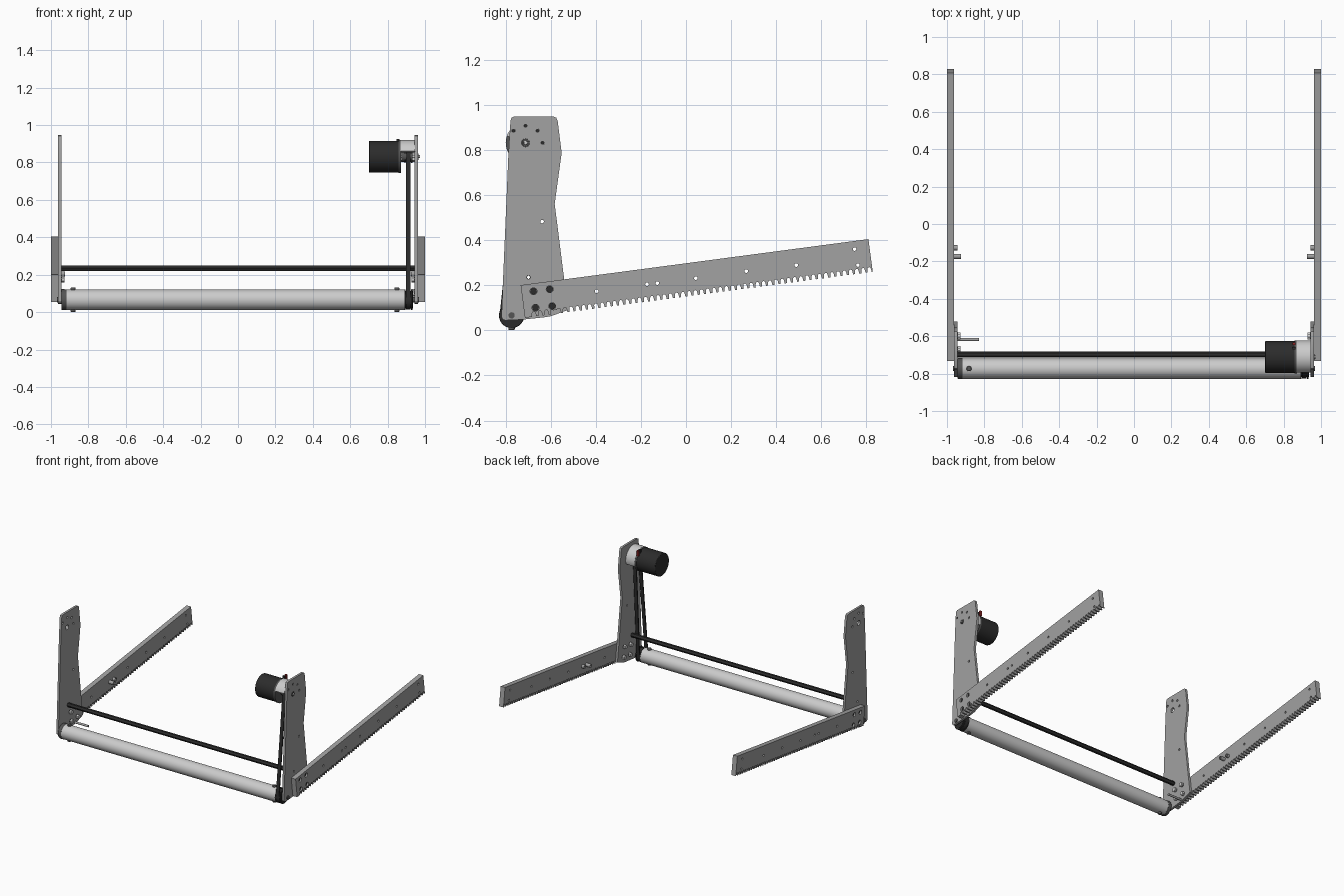
import bpy, math
from mathutils import Matrix, Vector

if "Cube" in bpy.data.objects:
    bpy.data.objects.remove(bpy.data.objects["Cube"])

def colour(name, c):
    m = bpy.data.materials.new(name)
    m.diffuse_color = (*c, 1)
    m.use_nodes = True
    m.node_tree.nodes["Principled BSDF"].inputs["Base Color"].default_value = m.diffuse_color
    return m

BLACK = colour("black", (0.025, 0.025, 0.025))
DARK = colour("dark_grey", (0.09, 0.09, 0.09))
PLATE = colour("plate_grey", (0.36, 0.36, 0.36))
LIGHT = colour("light_grey", (0.62, 0.62, 0.62))
RED = colour("red", (0.3, 0.02, 0.02))

def arc(y, z, r, a0=0, a1=360, n=16):
    """Points on an arc; a full turn leaves out the repeated end point."""
    last = n if abs(a1 - a0) >= 360 else n + 1
    return [(y + r * math.cos(math.radians(a0 + (a1 - a0) * i / n)),
             z + r * math.sin(math.radians(a0 + (a1 - a0) * i / n))) for i in range(last)]

def slab(name, loops, x0, x1, mat=None):
    """Extrude a y-z outline (first loop) with holes (other loops) from x0 to x1."""
    cu = bpy.data.curves.new(name, 'CURVE')
    cu.dimensions = '2D'
    cu.fill_mode = 'BOTH'
    cu.extrude = abs(x1 - x0) / 2
    for pts in loops:
        s = cu.splines.new('POLY')
        s.points.add(len(pts) - 1)
        for p, (y, z) in zip(s.points, pts):
            p.co = (y, z, 0, 1)
        s.use_cyclic_u = True
    tmp = bpy.data.objects.new(name + "_outline", cu)
    bpy.context.collection.objects.link(tmp)
    me = bpy.data.meshes.new_from_object(tmp.evaluated_get(bpy.context.evaluated_depsgraph_get()))
    bpy.data.objects.remove(tmp)
    me.transform(Matrix(((0, 0, 1, (x0 + x1) / 2), (1, 0, 0, 0), (0, 1, 0, 0), (0, 0, 0, 1))))
    ob = bpy.data.objects.new(name, me)
    bpy.context.collection.objects.link(ob)
    me.materials.clear()
    if mat:
        me.materials.append(mat)
    smooth(ob)
    return ob

def smooth(ob):
    bpy.ops.object.select_all(action='DESELECT')
    ob.select_set(True)
    bpy.context.view_layer.objects.active = ob
    bpy.ops.object.shade_smooth_by_angle(angle=math.radians(32))

def rod(name, a, b, r, mat=None, n=24, bevel=0):
    a, b = Vector(a), Vector(b)
    bpy.ops.mesh.primitive_cylinder_add(vertices=n, radius=r, depth=(b - a).length,
        location=(a + b) / 2, rotation=(b - a).to_track_quat('Z', 'Y').to_euler())
    ob = bpy.context.object
    ob.name = name
    if mat:
        ob.data.materials.append(mat)
    if bevel:
        m = ob.modifiers.new("bevel", 'BEVEL')
        m.width, m.segments = bevel, 2
    smooth(ob)
    return ob

def xrod(name, x0, x1, c, r, mat=None, n=24, bevel=0):
    return rod(name, (x0, *c), (x1, *c), r, mat, n, bevel)

MOTOR, ROLLER, BAR = (-0.711, 0.831), (-0.773, 0.066), (-0.698, 0.235)
BOLTS = [(-0.676, 0.173), (-0.604, 0.182), (-0.667, 0.100), (-0.593, 0.107)]
MOUNT = [arc(*MOTOR, 0.0755, a, a + 90, 1)[0] for a in (0, 45, 90, 135)]
PINS = [(-0.173, 0.204), (-0.127, 0.209)]

# Upright plate outline with its holes
upright = [[(-0.778, 0.929), (-0.773, 0.942), (-0.764, 0.947), (-0.587, 0.947), (-0.575, 0.942),
            (-0.569, 0.929), (-0.551, 0.787), (-0.582, 0.56), (-0.54, 0.227), (-0.522, 0.09),
            (-0.60, 0.062), (-0.625, 0.058), (-0.716, 0.048), (-0.80, 0.044), (-0.812, 0.048),
            (-0.818, 0.058), (-0.787, 0.782)],
           arc(*MOTOR, 0.018), arc(-0.638, 0.482, 0.008), arc(*BAR, 0.008)]
upright += [arc(*p, 0.0085) for p in MOUNT]

# Rail outline with a rack of rounded gaps along the lower edge
L, H, N, TILT = 1.555, 0.146, 56, math.atan2(0.204, 1.542)
def on_rail(u, v):
    return (-0.733 + u * math.cos(TILT) - v * math.sin(TILT),
            0.200 + u * math.sin(TILT) + v * math.cos(TILT))
pitch = L / N
edge = [(0, 0), (0, -H)]
for i in range(N):
    u, g = (i + 0.5) * pitch, pitch * 0.27
    if i == 0:
        continue
    edge += [(u - g * 1.25, -H)] + arc(u, -H + 0.015, g, 180, 0, 4) + [(u + g * 1.25, -H)]
edge += [(L, -H), (L, 0)]
rail = [[on_rail(*p) for p in edge]]
rail += [arc(y, z, 0.008) for y, z in PINS + [(-0.396, 0.173), (0.044, 0.231), (0.267, 0.262),
                                              (0.489, 0.289), (0.747, 0.36), (0.762, 0.289)]]
rail += [arc(*p, 0.0155) for p in BOLTS]

for side, s in (("left", -1), ("right", 1)):
    slab(side + "_upright", upright, s * 0.945, s * 0.962, PLATE)
    slab(side + "_rail", rail, s * 0.963, s * 1.0, PLATE)
    # Bolts with inner nuts joining rail and upright
    for p in BOLTS:
        xrod(side + "_rail_bolt", s * 0.94, s * 0.988, p, 0.0145, BLACK)
        xrod(side + "_rail_nut", s * 0.927, s * 0.945, p, 0.016, LIGHT, 6)
    # Hollow standoffs on the rail
    for (y, z), x in zip(PINS, (0.925, 0.943)):
        slab(side + "_standoff", [arc(y, z, 0.0135), arc(y, z, 0.008)], s * x, s * 0.964, PLATE)
    xrod(side + "_axle_end", s * 0.93, s * 0.968, ROLLER, 0.014, DARK)
    # Radial screws in the roller ends
    x = -0.882 if s < 0 else 0.85
    for d in (-1, 1):
        y, z = ROLLER
        rod(side + "_roller_screw", (x, y, z + d * 0.045), (x, y, z + d * 0.065), 0.014, DARK, 16, 0.004)

# Roller and its end cap
xrod("roller_tube", -0.925, 0.89, ROLLER, 0.0545, LIGHT, 48)
xrod("roller_end_cap", -0.943, -0.915, ROLLER, 0.056, DARK, 48, 0.004)

# Hexagonal hollow cross bar and short guide rod
slab("cross_bar", [arc(*BAR, 0.0165, n=6), arc(*BAR, 0.007)], -0.945, 0.945, BLACK)
xrod("guide_rod", -0.955, -0.83, (-0.618, 0.071), 0.008, PLATE, 16)

# Motor body, flange and terminals
xrod("motor_body", 0.70, 0.865, MOTOR, 0.085, BLACK, 48, 0.004)
xrod("motor_flange", 0.858, 0.872, MOTOR, 0.088, DARK, 48)
for y, m in ((-0.64, RED), (-0.665, BLACK)):
    bpy.ops.mesh.primitive_cube_add(size=1, location=(0.855, y, 0.905))
    t = bpy.context.object
    t.name = "motor_terminal"
    t.scale = (0.016, 0.014, 0.04)
    t.data.materials.append(m)

# C-shaped motor mount, open toward the belt, and its bolts
slab("motor_mount", [arc(*MOTOR, 0.089, -18, 160, 32) + arc(*MOTOR, 0.062, 160, -18, 32)],
     0.870, 0.945, LIGHT)
for p in MOUNT:
    xrod("motor_mount_bolt", 0.94, 0.958, p, 0.008, BLACK, 16)

# Motor shaft, bearing and pulleys
xrod("motor_shaft", 0.865, 0.972, MOTOR, 0.008, LIGHT)
slab("shaft_bearing", [arc(*MOTOR, 0.017), arc(*MOTOR, 0.009)], 0.943, 0.966, DARK)
xrod("motor_pulley", 0.875, 0.933, MOTOR, 0.027, DARK, 32)
xrod("roller_pulley", 0.888, 0.935, ROLLER, 0.046, BLACK, 32)
for x in (0.890, 0.926):
    xrod("motor_pulley_flange", x, x + 0.006, MOTOR, 0.034, DARK, 32)
    xrod("roller_pulley_flange", x, x + 0.006, ROLLER, 0.055, BLACK, 32)

# Drive belt wrapped round both pulleys
def belt_loop(r1, r2):
    d = Vector(ROLLER) - Vector(MOTOR)
    a = math.degrees(math.atan2(d.y, d.x))
    b = math.degrees(math.acos((r1 - r2) / d.length))
    return arc(*MOTOR, r1, a + b, a + 360 - b) + arc(*ROLLER, r2, a - b, a + b)
slab("drive_belt", [belt_loop(0.034, 0.053), belt_loop(0.026, 0.045)], 0.897, 0.923, BLACK)
